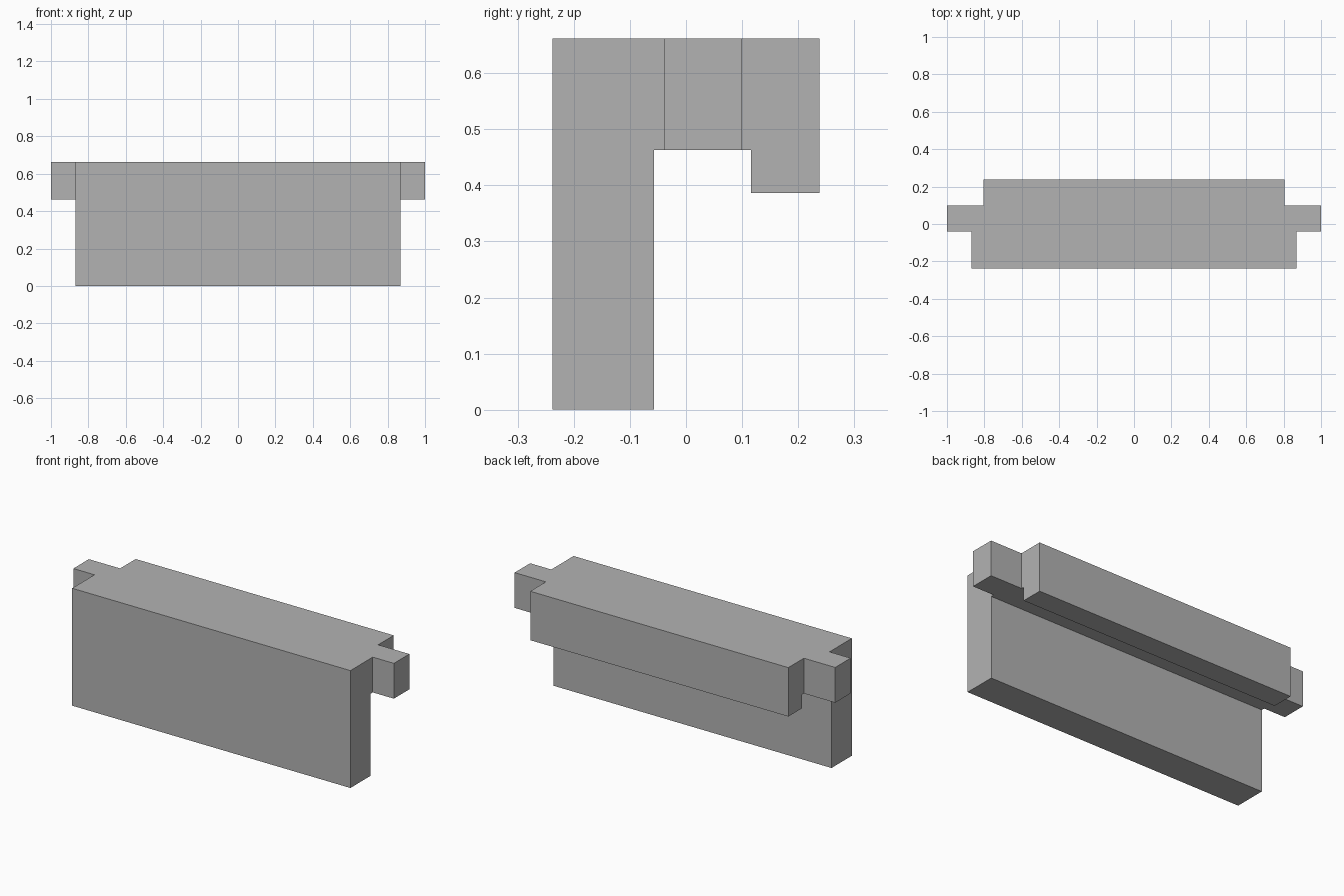
import bpy
import bmesh
from mathutils import Vector

cube = bpy.data.objects.get("Cube")
if cube:
    bpy.data.objects.remove(cube, do_unlink=True)

TOP, UNDERSIDE, LIP_BOTTOM = 0.662, 0.463, 0.386
PANEL_BACK, LIP_FRONT = -0.057, 0.116

# Right-hand half of the top outline: front panel, end tab, back lip
half = [(0.868, -0.238), (0.868, -0.039), (1.0, -0.039),
        (1.0, 0.099), (0.805, 0.099), (0.805, 0.238)]
outline = half + [(-x, y) for x, y in reversed(half)]

bm = bmesh.new()


def all_geom():
    return bm.verts[:] + bm.edges[:] + bm.faces[:]


def extrude(faces, height):
    result = bmesh.ops.extrude_face_region(bm, geom=faces)
    moved = [v for v in result["geom"] if isinstance(v, bmesh.types.BMVert)]
    bmesh.ops.translate(bm, verts=moved, vec=Vector((0, 0, height)))


# Deck with end tabs
deck = bm.faces.new([bm.verts.new((x, y, UNDERSIDE)) for x, y in outline])
extrude([deck], TOP - UNDERSIDE)
bmesh.ops.recalc_face_normals(bm, faces=bm.faces[:])

# Split the underside into panel, channel and lip strips
for y in (PANEL_BACK, LIP_FRONT):
    bmesh.ops.bisect_plane(bm, geom=all_geom(), dist=1e-5,
                           plane_co=(0, y, 0), plane_no=(0, 1, 0))
bm.normal_update()
under = [f for f in bm.faces if f.normal.z < -0.9]
panel = [f for f in under if max(v.co.y for v in f.verts) < PANEL_BACK + 0.001]
lip = [f for f in under if min(v.co.y for v in f.verts) > LIP_FRONT - 0.001]

# Pull the front panel and back lip down
extrude(panel, -UNDERSIDE)
extrude(lip, LIP_BOTTOM - UNDERSIDE)

# Merge flat neighbouring faces
bmesh.ops.recalc_face_normals(bm, faces=bm.faces[:])
bmesh.ops.dissolve_limit(bm, angle_limit=0.01, verts=bm.verts[:], edges=bm.edges[:])

mesh = bpy.data.meshes.new("hooked_panel")
bm.to_mesh(mesh)
bm.free()

# Plain grey finish
grey = bpy.data.materials.new("plain_grey")
grey.use_nodes = True
colour = (0.45, 0.45, 0.45, 1)
grey.diffuse_color = colour
grey.node_tree.nodes["Principled BSDF"].inputs["Base Color"].default_value = colour
mesh.materials.append(grey)

bpy.context.collection.objects.link(bpy.data.objects.new("hooked_panel", mesh))
